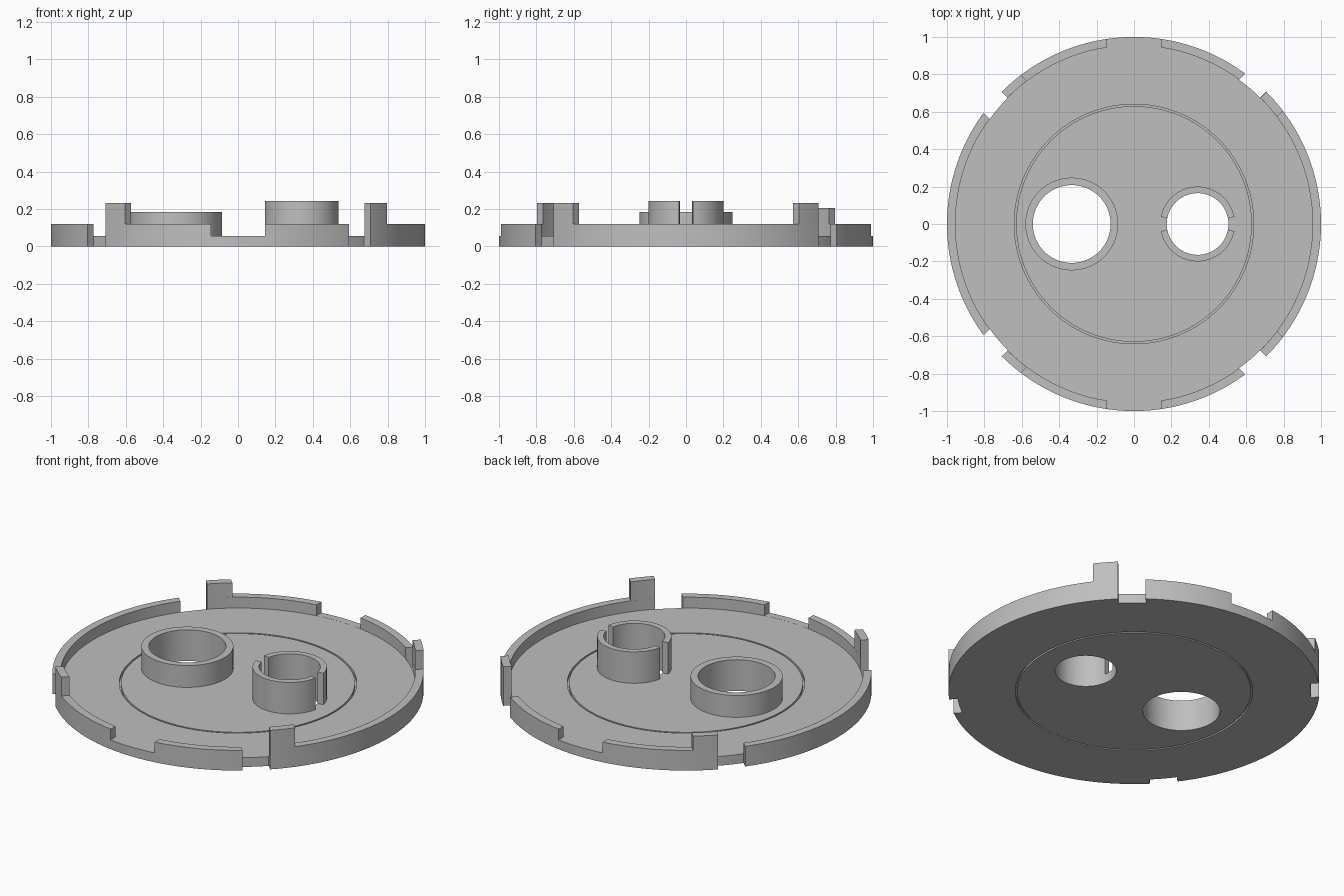
import bpy, bmesh, math
from mathutils import Matrix

if "Cube" in bpy.data.objects:
    bpy.data.objects.remove(bpy.data.objects["Cube"])

grey = bpy.data.materials.new("light grey plastic")
grey.diffuse_color = (0.52, 0.52, 0.52, 1)
grey.use_nodes = True
grey.node_tree.nodes["Principled BSDF"].inputs["Base Color"].default_value = grey.diffuse_color


def finish(name, bm):
    bmesh.ops.remove_doubles(bm, verts=bm.verts, dist=1e-6)
    bmesh.ops.recalc_face_normals(bm, faces=bm.faces)
    me = bpy.data.meshes.new(name)
    bm.to_mesh(me)
    bm.free()
    me.materials.append(grey)
    ob = bpy.data.objects.new(name, me)
    bpy.context.collection.objects.link(ob)
    return ob


def activate(ob):
    bpy.ops.object.select_all(action='DESELECT')
    ob.select_set(True)
    bpy.context.view_layer.objects.active = ob


def smooth(ob):
    activate(ob)
    bpy.ops.object.shade_smooth_by_angle(angle=math.radians(30))


def lathe(name, profile, steps=128):
    bm = bmesh.new()
    vs = [bm.verts.new((r, 0, z)) for r, z in profile]
    es = [bm.edges.new((vs[i], vs[i + 1])) for i in range(len(vs) - 1)]
    bmesh.ops.spin(bm, geom=vs + es, cent=(0, 0, 0), axis=(0, 0, 1),
                   angle=2 * math.pi, steps=steps, use_merge=True)
    return finish(name, bm)


def prism(bm, pts, z0, z1):
    lo = [bm.verts.new((x, y, z0)) for x, y in pts]
    hi = [bm.verts.new((x, y, z1)) for x, y in pts]
    bm.faces.new(lo[::-1])
    bm.faces.new(hi)
    n = len(pts)
    for i in range(n):
        j = (i + 1) % n
        bm.faces.new((lo[i], lo[j], hi[j], hi[i]))


def arc_block(bm, deg, t0, t1, r0, r1, z0, z1, n=10):
    """Curved block with parallel ends, centred on direction deg."""
    ts = [t0 + (t1 - t0) * i / n for i in range(n + 1)]
    pts = [(math.sqrt(r1 * r1 - t * t), t) for t in ts]
    pts += [(math.sqrt(r0 * r0 - t * t), t) for t in reversed(ts)]
    rot = Matrix.Rotation(math.radians(deg), 2)
    c, s = math.cos(math.radians(deg)), math.sin(math.radians(deg))
    prism(bm, [(c * x - s * y, s * x + c * y) for x, y in pts], z0, z1)


def circle(cx, r, a0, a1, n):
    return [(cx + r * math.cos(math.radians(a0 + (a1 - a0) * i / n)),
             r * math.sin(math.radians(a0 + (a1 - a0) * i / n))) for i in range(n + 1)]


FLOOR, RIM, RI = 0.055, 0.12, 0.955
BIG, SMALL = -0.333, 0.34

# base plate with raised rim and a fine circular groove on both sides
base = lathe("base_plate", [
    (0, 0), (0.63, 0), (0.63, 0.012), (0.64, 0.012), (0.64, 0), (1, 0), (1, RIM),
    (RI, RIM), (RI, FLOOR), (0.64, FLOOR), (0.64, 0.037), (0.63, 0.037),
    (0.63, FLOOR), (0, FLOOR)])

# cutters: two holes, four edge notches, two rim gaps
bm = bmesh.new()
prism(bm, circle(BIG, 0.208, 0, 360, 64)[:-1], -0.1, 0.1)
prism(bm, circle(SMALL, 0.165, 0, 360, 64)[:-1], -0.1, 0.1)
corners = [(45, 1, 0.232), (135, 1, 0.205), (225, -1, 0.232), (315, -1, 0.232)]
for deg, s, top in corners:
    t0, t1 = sorted((0, s * 0.149))
    arc_block(bm, deg, t0, t1, RI - 0.001, 1.1, -0.1, 0.3)
for deg in (90, 270):
    arc_block(bm, deg, -0.145, 0.145, 0.93, 1.1, FLOOR + 0.0005, 0.3)
cutter = finish("cutter", bm)
cutter.hide_render = True
mod = base.modifiers.new("cut", 'BOOLEAN')
mod.object = cutter
mod.operation = 'DIFFERENCE'
mod.solver = 'EXACT'
activate(base)
bpy.ops.object.modifier_apply(modifier="cut")
bpy.data.objects.remove(cutter)
smooth(base)

# four upright tabs standing on the rim beside the notches
for i, (deg, s, top) in enumerate(corners):
    bm = bmesh.new()
    t0, t1 = sorted((0, -s * 0.136))
    arc_block(bm, deg, t0, t1, RI, 1.0, RIM, top)
    smooth(finish("rim_tab_%d" % (i + 1), bm))

# large collar
collar = lathe("large_collar", [(0.208, FLOOR), (0.248, FLOOR), (0.248, 0.185),
                                (0.208, 0.185), (0.208, FLOOR)], 64)
collar.location.x = BIG
smooth(collar)

# small split collar made of two half shells
for name, a in (("back_split_collar", 11), ("front_split_collar", 191)):
    bm = bmesh.new()
    pts = circle(SMALL, 0.2, a, a + 158, 28) + circle(SMALL, 0.165, a + 158, a, 28)
    prism(bm, pts, FLOOR, 0.242)
    smooth(finish(name, bm))
